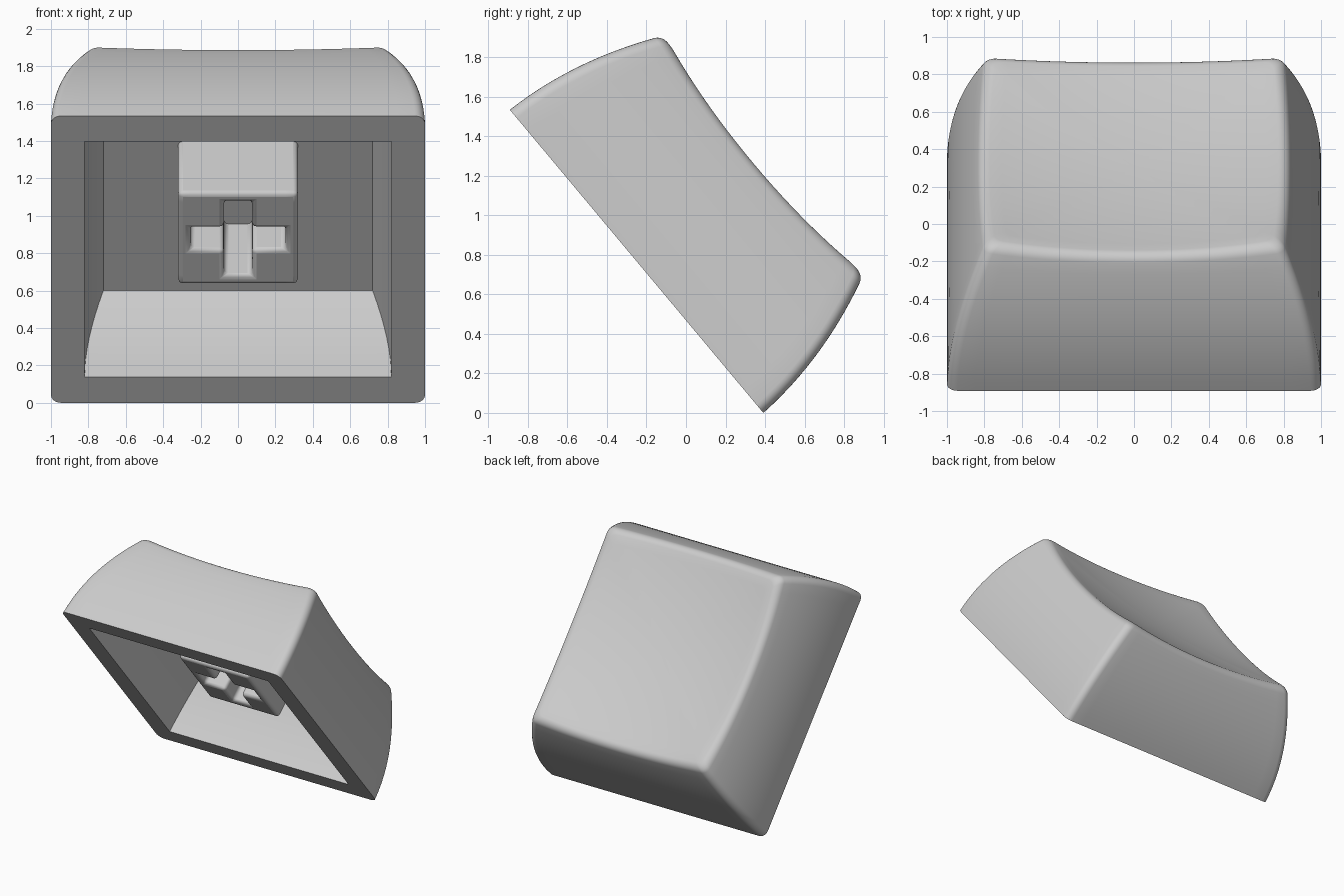
import bpy, bmesh, math
from mathutils import Matrix, Vector

cube = bpy.data.objects.get("Cube")
if cube:
    bpy.data.objects.remove(cube, do_unlink=True)

mat = bpy.data.materials.new("light grey plastic")
mat.use_nodes = True
GREY = (0.6, 0.6, 0.6, 1)
mat.diffuse_color = GREY
mat.node_tree.nodes["Principled BSDF"].inputs["Base Color"].default_value = GREY

# The cap is modelled upright, then tipped so its open base faces forward
ALONG = Vector((0, -0.6416, 0.767)).normalized()
OUT = Vector((0, ALONG.z, -ALONG.y))
TILT = Matrix((Vector((-1, 0, 0)), ALONG, OUT)).transposed().to_4x4()
TILT = Matrix.Translation((0, -0.25, 0.767)) @ TILT


def finish(bm, name, bevel=0):
    bmesh.ops.remove_doubles(bm, verts=bm.verts, dist=0.0005)
    bmesh.ops.recalc_face_normals(bm, faces=bm.faces)
    me = bpy.data.meshes.new(name)
    bm.to_mesh(me)
    bm.free()
    me.materials.append(mat)
    ob = bpy.data.objects.new(name, me)
    bpy.context.collection.objects.link(ob)
    ob.matrix_world = TILT
    bpy.ops.object.select_all(action='DESELECT')
    ob.select_set(True)
    bpy.context.view_layer.objects.active = ob
    bpy.ops.object.shade_smooth_by_angle(angle=math.radians(35))
    if bevel:
        mod = ob.modifiers.new("soft edges", 'BEVEL')
        mod.width = bevel
        mod.segments = 3
        mod.limit_method = 'ANGLE'
    return ob


def perimeter(edge_steps=20, arc_steps=6):
    """Rounded square as pairs: place on the inner square, outward direction."""
    pts = []
    for side in range(4):
        rot = Matrix.Rotation(side * math.pi / 2, 2)
        for i in range(edge_steps):
            pts.append((rot @ Vector((1, -1 + 2 * i / edge_steps)), rot @ Vector((1, 0))))
        for i in range(arc_steps):
            a = math.pi / 2 * i / arc_steps
            pts.append((rot @ Vector((1, 1)), rot @ Vector((math.cos(a), math.sin(a)))))
    return pts


PERIM = perimeter()
CORNER = 0.055


def dish(p):
    """Height of the scooped top."""
    return 0.72 + 0.08 * p.x ** 2 + 0.1 * p.y ** 2


def half_width(w):
    return 1 - 0.03 * w - 0.265 * w * w


def place(base, direction, half, radius):
    return base * (half - radius) + direction * radius


# Cap body: each perimeter point gets one profile from cavity to top centre
FILLET = 0.06
A0, A1 = math.radians(24), math.radians(98)
CAVITY_DEPTH = 0.6


def profile(base, direction):
    col = []
    # inner wall, from the cavity ceiling to the opening
    for i in range(9):
        w = CAVITY_DEPTH * (1 - i / 8)
        p = place(base, direction, 0.82 - 0.278 * w * w, 0)
        col.append((p.x, p.y, w))
    # bulging outer wall
    rim = dish(place(base, direction, 0.8, CORNER))
    side_top = rim - FILLET * (math.sin(A1) - math.sin(A0))
    for i in range(13):
        w = side_top * i / 12
        p = place(base, direction, half_width(w), CORNER)
        col.append((p.x, p.y, w))
    # rounded top edge
    centre = half_width(side_top) - FILLET * math.cos(A0)
    for i in range(1, 7):
        a = A0 + (A1 - A0) * i / 6
        half = centre + FILLET * math.cos(a)
        p = place(base, direction, half, CORNER)
        col.append((p.x, p.y, rim + FILLET * (math.sin(a) - math.sin(A1))))
    # scooped top, easing from the rim height to the dish
    gap = rim - dish(p)
    for i in range(1, 13):
        s = 1 - i / 12
        q = p * s
        col.append((q.x, q.y, dish(q) + gap * s * s))
    return col


bm = bmesh.new()
cols = [[bm.verts.new(co) for co in profile(*pt)] for pt in PERIM]
for a, b in zip(cols, cols[1:] + cols[:1]):
    for i in range(len(a) - 1):
        bm.faces.new((a[i], b[i], b[i + 1], a[i + 1]))
bm.faces.new([c[0] for c in cols])
bmesh.ops.dissolve_degenerate(bm, dist=0.0005, edges=bm.edges)
finish(bm, "cap_body")

# Stem: square post with a cross-shaped socket
bm = bmesh.new()
STOPS = [-0.32, -0.255, -0.075, 0.075, 0.255, 0.32]
STEM_FACE, STEM_ROOT = 0.168, 0.64
for i in range(5):
    for j in range(5):
        inside = 1 <= i <= 3 and 1 <= j <= 3
        if inside and (i == 2 or j == 2):
            continue
        corners = [(i, j), (i + 1, j), (i + 1, j + 1), (i, j + 1)]
        bm.faces.new([bm.verts.new((STOPS[a], STOPS[b], STEM_FACE)) for a, b in corners])
bmesh.ops.remove_doubles(bm, verts=bm.verts, dist=0.0005)
new = bmesh.ops.extrude_face_region(bm, geom=bm.faces[:], use_keep_orig=True)["geom"]
bmesh.ops.translate(bm, vec=(0, 0, STEM_ROOT - STEM_FACE),
                    verts=[g for g in new if isinstance(g, bmesh.types.BMVert)])
finish(bm, "switch_stem", bevel=0.025)
